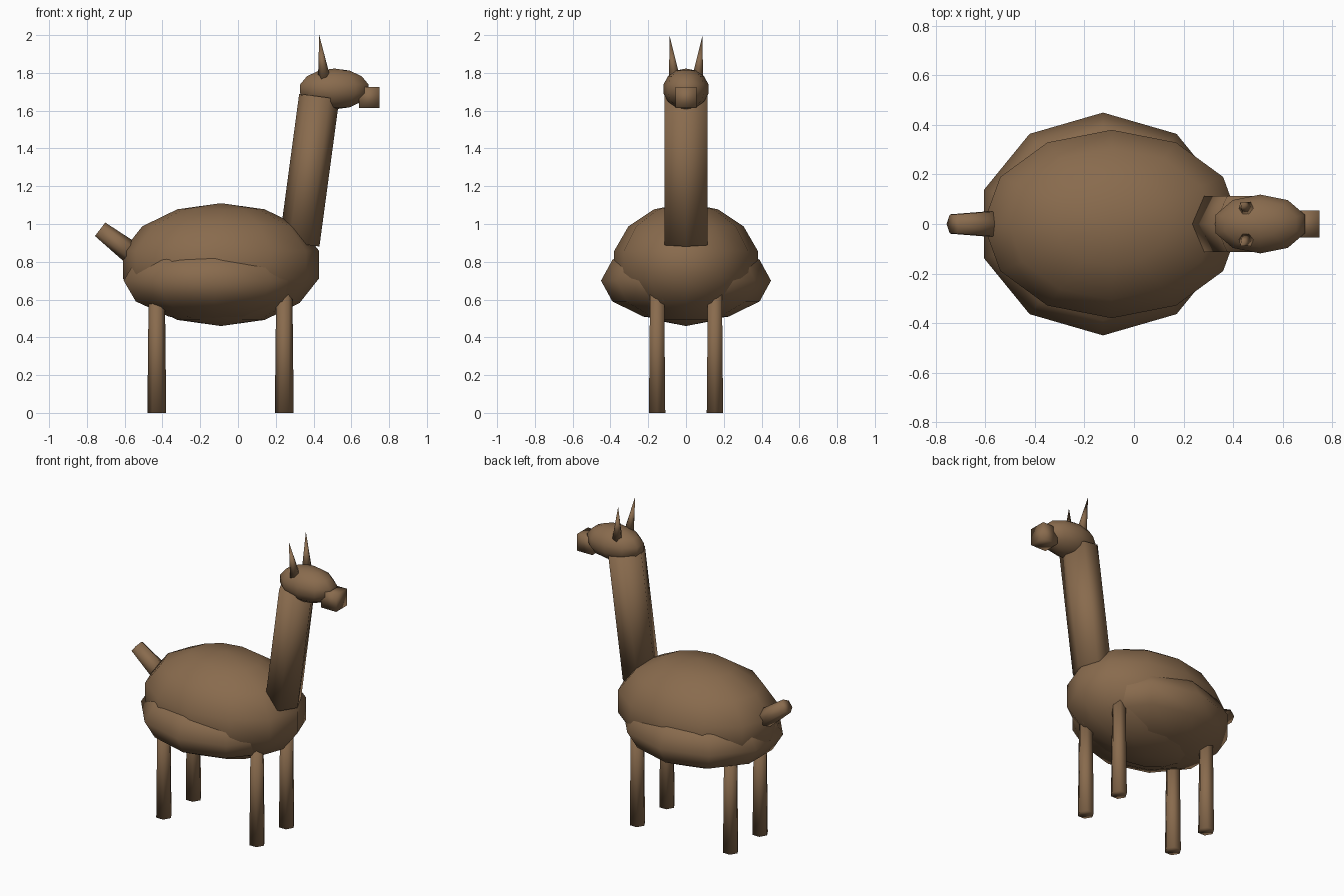
import bpy
import bmesh
from math import cos, sin, tau
from mathutils import Vector

old = bpy.data.objects.get("Cube")
if old:
    bpy.data.objects.remove(old, do_unlink=True)

BROWN = (0.25, 0.147, 0.075, 1)
wool = bpy.data.materials.new("brown wool")
wool.use_nodes = True
wool.diffuse_color = BROWN
wool.node_tree.nodes["Principled BSDF"].inputs["Base Color"].default_value = BROWN


def finish(name, bm):
    """Turn a bmesh into a smooth brown object."""
    bmesh.ops.recalc_face_normals(bm, faces=bm.faces)
    mesh = bpy.data.meshes.new(name)
    bm.to_mesh(mesh)
    bm.free()
    mesh.materials.append(wool)
    for poly in mesh.polygons:
        poly.use_smooth = True
    obj = bpy.data.objects.new(name, mesh)
    bpy.context.collection.objects.link(obj)
    return obj


def ellipsoid(name, center, radii, segments, rings):
    bm = bmesh.new()
    bmesh.ops.create_uvsphere(bm, u_segments=segments, v_segments=rings, radius=1)
    bmesh.ops.scale(bm, vec=radii, verts=bm.verts)
    bmesh.ops.translate(bm, vec=center, verts=bm.verts)
    return finish(name, bm)


def tube(name, start, end, r_start, r_end, widen=1, sides=6):
    """Tapered tube between two points; a zero end radius makes a spike."""
    start, end = Vector(start), Vector(end)
    axis = (end - start).normalized()
    side = Vector((0, 1, 0))
    side = (side - axis * side.dot(axis)).normalized()
    across = side.cross(axis)
    bm = bmesh.new()

    def ring(center, radius):
        return [bm.verts.new(center + across * radius * cos(tau * i / sides)
                             + side * radius * widen * sin(tau * i / sides))
                for i in range(sides)]

    base = ring(start, r_start)
    bm.faces.new(base)
    tip = ring(end, r_end) if r_end else [bm.verts.new(end)]
    if r_end:
        bm.faces.new(tip)
    for i in range(sides):
        j = (i + 1) % sides
        top = [tip[j], tip[i]] if r_end else tip
        bm.faces.new([base[i], base[j]] + top)
    return finish(name, bm)


# Body and the wider belly wool under it
ellipsoid("body", (-0.09, 0, 0.785), (0.533, 0.39, 0.325), 12, 7)
ellipsoid("belly_wool", (-0.125, 0, 0.70), (0.505, 0.45, 0.22), 10, 6)

# Neck, head and snout
tube("neck", (0.325, 0, 0.895), (0.43, 0, 1.675), 0.107, 0.107, widen=1.22)
ellipsoid("head", (0.51, 0, 1.715), (0.195, 0.122, 0.108), 10, 7)
bm = bmesh.new()
bmesh.ops.create_cube(bm, size=0.11)
bmesh.ops.translate(bm, vec=(0.695, 0, 1.67), verts=bm.verts)
finish("snout", bm)

# Tail
tube("tail", (-0.53, 0, 0.82), (-0.73, 0, 0.972), 0.063, 0.045)

# Ears and legs on both sides
for side_name, s in (("left", 1), ("right", -1)):
    tube(f"{side_name}_ear", (0.457, s * 0.06, 1.765), (0.43, s * 0.088, 2.0), 0.034, 0)
    for end_name, x in (("front", 0.245), ("back", -0.43)):
        tube(f"{end_name}_{side_name}_leg", (x, s * 0.153, 0), (x, s * 0.153, 0.64),
             0.05, 0.043)
